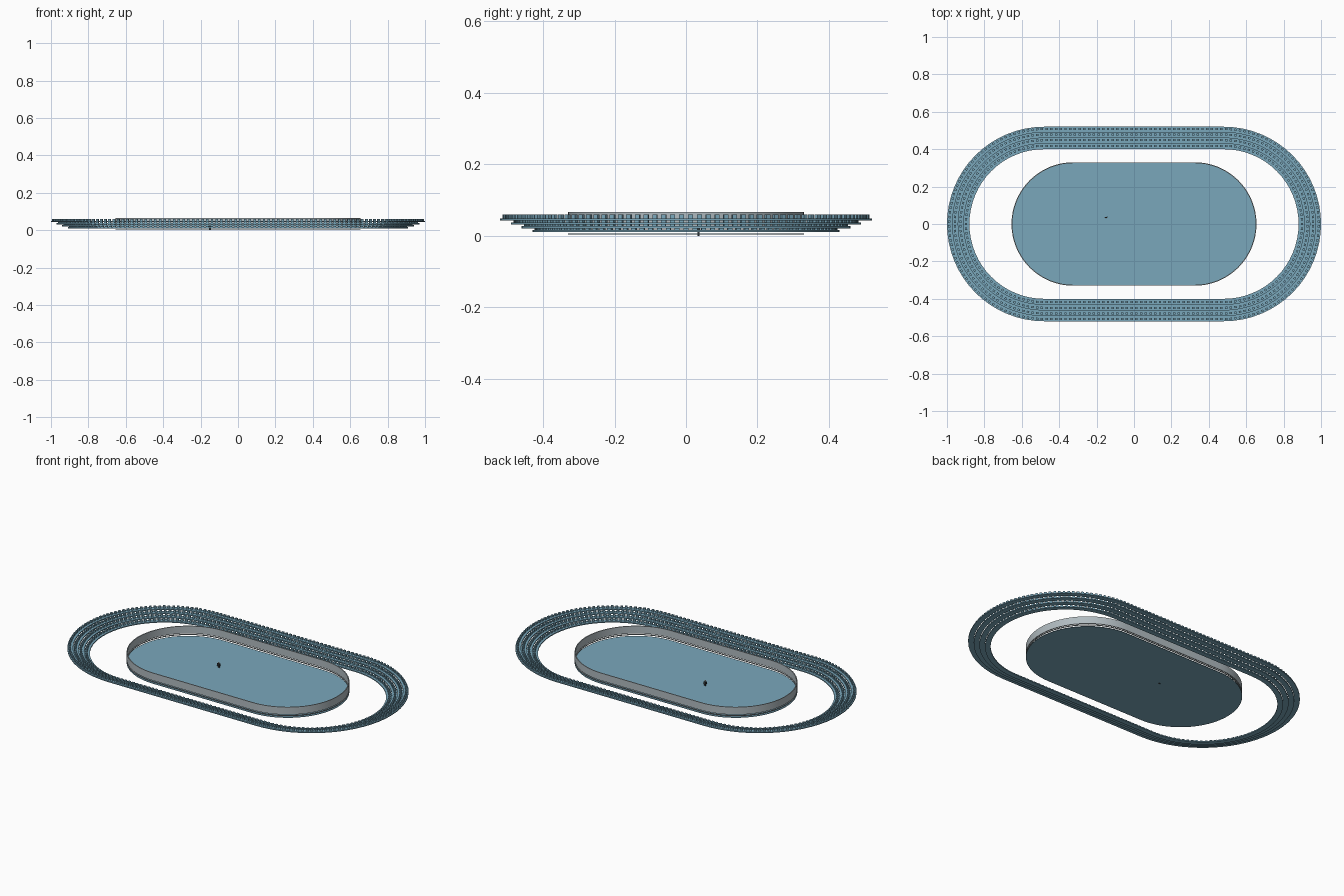
import bpy, bmesh, math
from mathutils import Matrix, Vector

cube = bpy.data.objects.get("Cube")
if cube:
    bpy.data.objects.remove(cube, do_unlink=True)


def material(name, r, g, b):
    m = bpy.data.materials.new(name)
    m.use_nodes = True
    m.diffuse_color = (r, g, b, 1)
    bsdf = next(n for n in m.node_tree.nodes if n.type == 'BSDF_PRINCIPLED')
    bsdf.inputs["Base Color"].default_value = (r, g, b, 1)
    return m


BLUE = material("stadium blue", 0.195, 0.39, 0.50)
GLASS = material("pale barrier grey", 0.44, 0.50, 0.53)
DARK = material("dark clothing", 0.03, 0.035, 0.04)
SKIN = material("skin tan", 0.45, 0.26, 0.16)


def finish(name, bm, mat, smooth=False):
    bmesh.ops.recalc_face_normals(bm, faces=bm.faces)
    mesh = bpy.data.meshes.new(name)
    bm.to_mesh(mesh)
    bm.free()
    mesh.materials.append(mat)
    ob = bpy.data.objects.new(name, mesh)
    bpy.context.collection.objects.link(ob)
    if smooth:
        bpy.ops.object.select_all(action='DESELECT')
        ob.select_set(True)
        bpy.context.view_layer.objects.active = ob
        bpy.ops.object.shade_smooth_by_angle(angle=math.radians(30))
    return ob


def oval(straight, radius, steps=32):
    """Two half circles joined by straight sides."""
    pts = []
    for side in (0, 1):
        cx = straight if side == 0 else -straight
        for i in range(steps + 1):
            a = -math.pi / 2 + math.pi * (i / steps + side)
            pts.append((cx + radius * math.cos(a), radius * math.sin(a)))
    return pts


def oval_ring(name, straight, inner, outer, z0, z1, mat):
    bm = bmesh.new()
    loops = [[bm.verts.new((x, y, z)) for x, y in oval(straight, r)]
             for r, z in ((inner, z0), (outer, z0), (outer, z1), (inner, z1))]
    n = len(loops[0])
    for k in range(4):
        a, b = loops[k], loops[(k + 1) % 4]
        for i in range(n):
            j = (i + 1) % n
            bm.faces.new((a[i], a[j], b[j], b[i]))
    return finish(name, bm, mat, True)


def oval_slab(name, straight, radius, z0, z1, mat):
    bm = bmesh.new()
    face = bm.faces.new([bm.verts.new((x, y, z0)) for x, y in oval(straight, radius)])
    ext = bmesh.ops.extrude_face_region(bm, geom=[face])
    top = [v for v in ext["geom"] if isinstance(v, bmesh.types.BMVert)]
    bmesh.ops.translate(bm, verts=top, vec=(0, 0, z1 - z0))
    return finish(name, bm, mat, True)


def add_box(bm, centre, size, angle=0):
    mat = (Matrix.Translation(centre) @ Matrix.Rotation(angle, 4, 'Z')
           @ Matrix.Diagonal((*size, 1)))
    bmesh.ops.create_cube(bm, size=1, matrix=mat)


def seat_row(name, straight, radius, z, pitch=0.025):
    """Seats spaced evenly along an oval, facing the middle."""
    bm = bmesh.new()
    size = (0.013, 0.011, 0.011)
    count = round(2 * straight / pitch)
    for i in range(count):
        x = -straight + (i + 0.5) * 2 * straight / count
        for s in (-1, 1):
            add_box(bm, (x, s * radius, z + size[2] / 2), size)
    count = round(math.pi * radius / pitch)
    for i in range(count):
        a = -math.pi / 2 + (i + 0.5) * math.pi / count
        for s in (-1, 1):
            add_box(bm, (s * (straight + radius * math.cos(a)),
                         radius * math.sin(a), z + size[2] / 2),
                    size, s * (a + math.pi / 2))
    return finish(name, bm, BLUE)


# Stepped stands with seat rows
STAND = 0.48
for t in range(4):
    r0 = 0.40 + 0.03 * t
    z0 = 0.010 + 0.0108 * t
    oval_ring(f"stand_tier_{t + 1}", STAND, r0, r0 + 0.03, z0, z0 + 0.006, BLUE)
    seat_row(f"seat_row_{t + 1}", STAND, r0 + 0.018, z0 + 0.006)

# Playing floor, low rail and tall barrier
FIELD = 0.325
oval_slab("field_floor", FIELD, 0.33, 0.003, 0.006, BLUE)
oval_ring("barrier_rail", FIELD, 0.325, 0.33, 0.013, 0.017, GLASS)
oval_ring("barrier_wall", FIELD, 0.325, 0.33, 0.022, 0.066, GLASS)

# Small standing player
PX, PY = -0.15, 0.035
bm = bmesh.new()
for s in (-1, 1):
    add_box(bm, (PX + s * 0.003, PY, 0.009), (0.004, 0.005, 0.018))
    add_box(bm, (PX + s * 0.007, PY + s * 0.002, 0.023), (0.003, 0.004, 0.014))
add_box(bm, (PX, PY, 0.024), (0.010, 0.006, 0.013))
finish("player_body", bm, DARK)

bm = bmesh.new()
bmesh.ops.create_uvsphere(bm, u_segments=12, v_segments=8, radius=0.0035,
                          matrix=Matrix.Translation(Vector((PX, PY, 0.034))))
finish("player_head", bm, SKIN, True)
